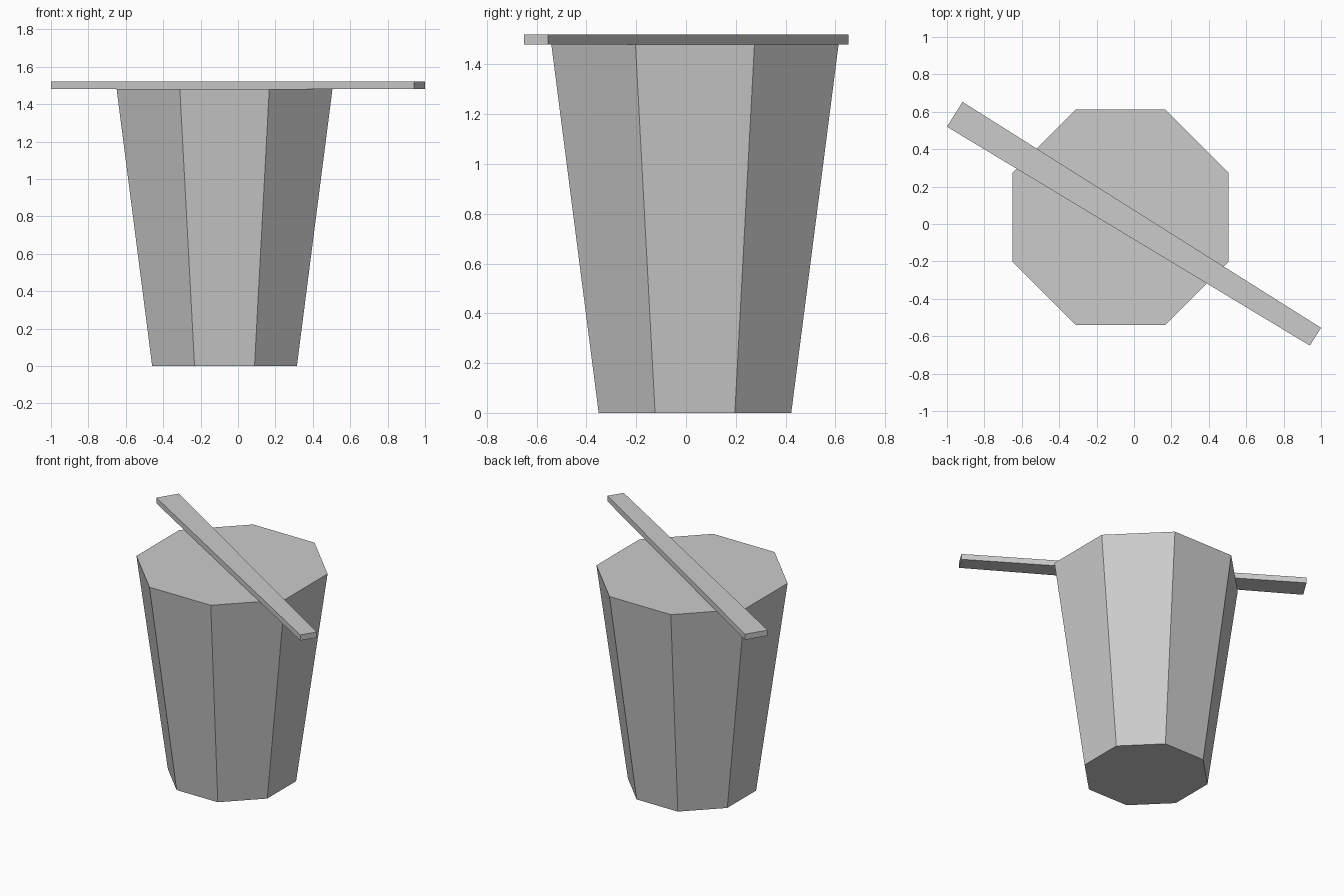
import bpy, bmesh
from math import cos, sin, pi

if "Cube" in bpy.data.objects:
    bpy.data.objects.remove(bpy.data.objects["Cube"])


def loft(name, rings):
    """Closed solid through a stack of matching point rings."""
    bm = bmesh.new()
    loops = [[bm.verts.new(p) for p in ring] for ring in rings]
    n = len(loops[0])
    for a, b in zip(loops, loops[1:]):
        for i in range(n):
            j = (i + 1) % n
            bm.faces.new((a[i], a[j], b[j], b[i]))
    bm.faces.new(loops[0][::-1])
    bm.faces.new(loops[-1])
    bmesh.ops.recalc_face_normals(bm, faces=bm.faces)
    mesh = bpy.data.meshes.new(name)
    bm.to_mesh(mesh)
    bm.free()
    obj = bpy.data.objects.new(name, mesh)
    bpy.context.collection.objects.link(obj)
    return obj


def octagon(apothem, z, cx=-0.072, cy=0.036):
    r = apothem / cos(pi / 8)
    return [(cx + r * cos(pi / 8 + i * pi / 4), cy + r * sin(pi / 8 + i * pi / 4), z)
            for i in range(8)]


# Tapered eight-sided tub
loft("tub", [octagon(0.387, 0), octagon(0.577, 1.48)])

# Flat stick lying across the top, slightly narrower at the right end
stick = [(-1.0, 0.52), (0.94, -0.65), (1.0, -0.555), (-0.917, 0.653)]
loft("stick", [[(x, y, z) for x, y in stick] for z in (1.48, 1.52)])
